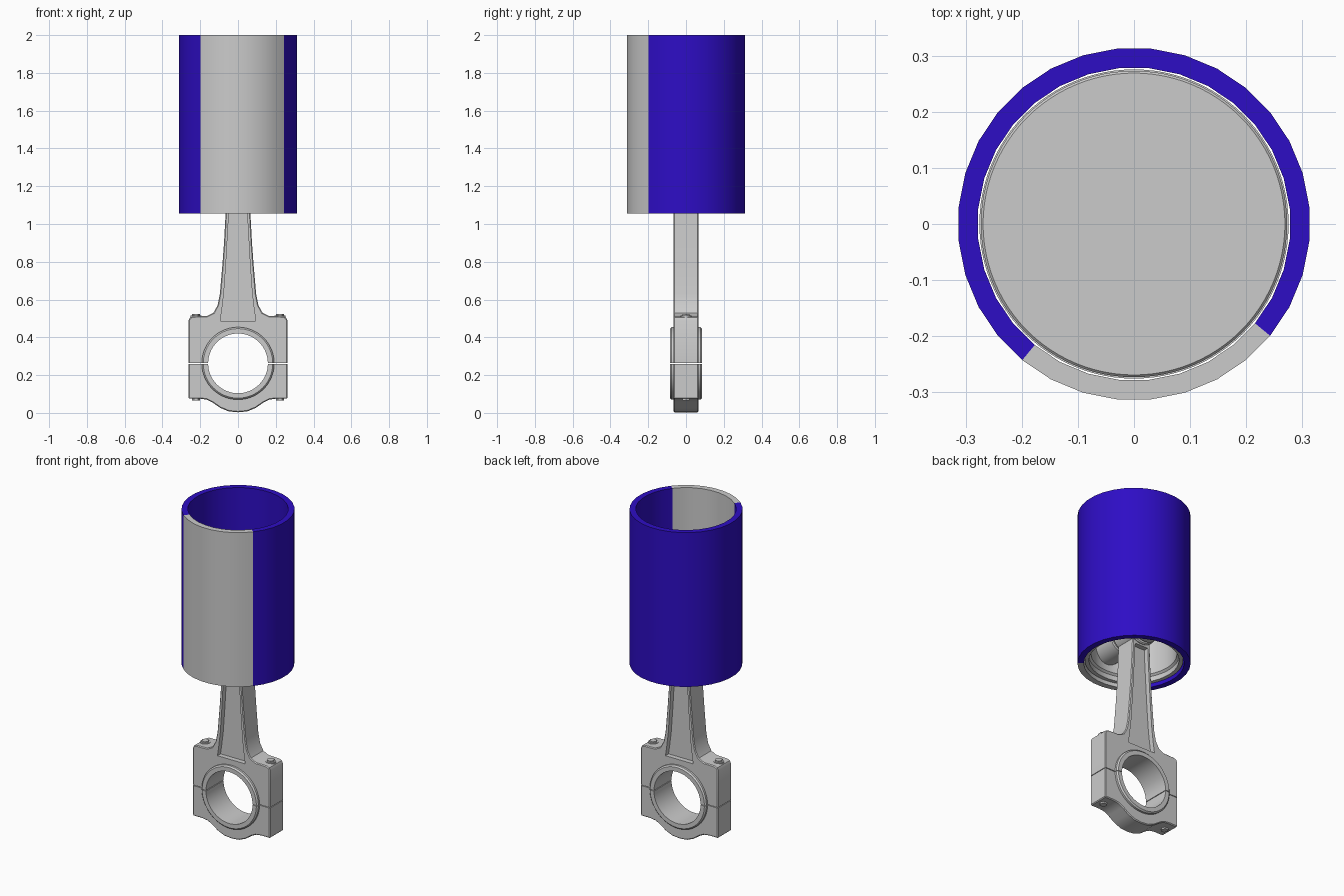
import bpy, bmesh
from math import cos, sin, pi, radians
from mathutils import Matrix

if "Cube" in bpy.data.objects:
    bpy.data.objects.remove(bpy.data.objects["Cube"], do_unlink=True)


def material(name, rgb):
    m = bpy.data.materials.new(name)
    m.use_nodes = True
    m.diffuse_color = (*rgb, 1)
    m.node_tree.nodes["Principled BSDF"].inputs["Base Color"].default_value = (*rgb, 1)
    return m


GREY = material("light grey metal", (0.6, 0.6, 0.6))
BLUE = material("deep blue", (0.027, 0.004, 0.56))
ALONG_Y = Matrix.Rotation(pi / 2, 4, "X")
parts = []


def finish(bm, name, mat, helper=False):
    bmesh.ops.remove_doubles(bm, verts=bm.verts, dist=1e-5)
    bmesh.ops.recalc_face_normals(bm, faces=bm.faces)
    mesh = bpy.data.meshes.new(name)
    bm.to_mesh(mesh)
    bm.free()
    mesh.materials.append(mat)
    ob = bpy.data.objects.new(name, mesh)
    bpy.context.collection.objects.link(ob)
    if helper:
        ob.hide_render = True
    else:
        parts.append(ob)
    return ob


def lathe(name, profile, mat=GREY, n=64, start=0, steps=None, place=None, helper=False):
    """Sweep a closed (radius, height) profile; fewer steps than n gives a sector."""
    bm = bmesh.new()
    full = steps is None
    count = n if full else steps + 1
    rings = []
    for i in range(count):
        a = start + 2 * pi * i / n
        rings.append([bm.verts.new((r * cos(a), r * sin(a), h)) for r, h in profile])
    k = len(profile)
    for i in range(count if full else count - 1):
        p, q = rings[i], rings[(i + 1) % count]
        for j in range(k):
            bm.faces.new((p[j], q[j], q[(j + 1) % k], p[(j + 1) % k]))
    if not full:
        bm.faces.new(rings[0])
        bm.faces.new(rings[-1])
    if place:
        bm.transform(place)
    return finish(bm, name, mat, helper)


def rod(r, a, b):
    return [(0, a), (r, a), (r, b), (0, b)]


def tube(inner, outer, a, b, c=0.0):
    return [(inner, a), (outer - c, a), (outer, a + c), (outer, b - c), (outer - c, b), (inner, b)]


def plate(name, half, y0, y1, helper=False):
    """Extrude a half outline of (x, z) points, mirrored in x, between two depths."""
    outline = half + [(-x, z) for x, z in reversed(half) if x > 0]
    bm = bmesh.new()
    face = bm.faces.new([bm.verts.new((x, y0, z)) for x, z in outline])
    ext = bmesh.ops.extrude_face_region(bm, geom=[face])
    verts = [v for v in ext["geom"] if isinstance(v, bmesh.types.BMVert)]
    bmesh.ops.translate(bm, vec=(0, y1 - y0, 0), verts=verts)
    return finish(bm, name, GREY, helper)


def apply_mods(ob):
    bpy.context.view_layer.objects.active = ob
    for m in list(ob.modifiers):
        bpy.ops.object.modifier_apply(modifier=m.name)


def cut(ob, *cutters):
    for c in cutters:
        m = ob.modifiers.new("cut", "BOOLEAN")
        m.operation, m.solver, m.object = "DIFFERENCE", "EXACT", c
    apply_mods(ob)


# Cylinder sleeve: blue wall with a grey quarter section at the front
BORE_Z, PIN_Z, SLEEVE_BASE = 0.262, 1.25, 1.055
step = 2 * pi / 32
wall = tube(0.279, 0.314, SLEEVE_BASE, 2.0)
lathe("sleeve_wall", wall, BLUE, 32, -3.5 * step, 24)
lathe("sleeve_front_section", wall, GREY, 32, 20.5 * step, 8)

# Piston: hollow cup with ring grooves
base, crown, r = 1.075, 1.52, 0.273
profile = [(0, crown), (r - 0.004, crown), (r, crown - 0.004)]
for z in (1.48, 1.44, 1.40):
    profile += [(r, z), (r - 0.012, z), (r - 0.012, z - 0.018), (r, z - 0.018)]
profile += [(r, base), (0.25, base), (0.25, base + 0.03), (0.238, base + 0.04),
            (0.238, 1.43), (0.22, 1.45), (0, 1.45)]
lathe("piston", profile, n=96)
for i, z in enumerate((1.48, 1.44, 1.40)):
    lathe(f"piston_ring_{i + 1}", tube(0.262, 0.2755, z - 0.016, z - 0.002), n=96)

# Wrist pin and the two bosses that carry it
pin_place = Matrix.Translation((0, 0, PIN_Z)) @ ALONG_Y
lathe("wrist_pin", tube(0.035, 0.058, -0.24, 0.24), n=48, place=pin_place)
for name, a, b in (("front_pin_boss", 0.085, 0.245), ("back_pin_boss", -0.245, -0.085)):
    lathe(name, tube(0.058, 0.095, a, b, 0.006), n=48, place=pin_place)

# Connecting rod: big end, shoulders and tapering beam in one outline
half = [(0, 0.003), (0.05, 0.008), (0.095, 0.027), (0.135, 0.055), (0.165, 0.07), (0.2, 0.075),
        (0.262, 0.075), (0.262, 0.488), (0.255, 0.504), (0.238, 0.511), (0.165, 0.513),
        (0.13, 0.53), (0.108, 0.57), (0.096, 0.63), (0.083, 0.78), (0.074, 0.9),
        (0.066, 1.05), (0.062, 1.17)]
body = plate("connecting_rod", half, -0.065, 0.065)
bevel = body.modifiers.new("edge", "BEVEL")
bevel.width, bevel.segments, bevel.limit_method = 0.005, 1, "ANGLE"
bevel.angle_limit = radians(50)
apply_mods(body)

# Cutters: crank bore, parting slot and the beam pockets
bore_place = Matrix.Translation((0, 0, BORE_Z)) @ ALONG_Y
bore = lathe("bore_cutter", rod(0.172, -0.2, 0.2), n=64, place=bore_place, helper=True)
slot = plate("slot_cutter", [(0.4, BORE_Z - 0.002), (0.4, BORE_Z + 0.002)], -0.3, 0.3, True)
pocket_half = [(0.094, 0.487), (0.086, 0.54), (0.075, 0.63), (0.063, 0.8), (0.049, 1.05), (0.045, 1.14)]
pockets = [plate("pocket_cutter", pocket_half, a, b, True)
           for a, b in ((-0.12, -0.035), (0.035, 0.12))]
cut(body, bore, slot, *pockets)

# Raised collar around the crank bore, and the small end around the pin
collar = lathe("crank_collar", tube(0.158, 0.192, -0.085, 0.085, 0.008), n=64, place=bore_place)
cut(collar, slot)
lathe("small_end", tube(0.058, 0.1, -0.075, 0.075, 0.006), n=48, place=pin_place)

for helper in (bore, slot, *pockets):
    bpy.data.objects.remove(helper, do_unlink=True)

# Bolts through both shoulders: washers and hexagonal heads at each end
for side, x in (("left", 0.222), ("right", -0.222)):
    place = Matrix.Translation((x, 0, 0))
    lathe(f"{side}_bolt_head", rod(0.022, 0.5, 0.523), n=6, place=place)
    lathe(f"{side}_bolt_washer", rod(0.029, 0.5, 0.515), n=24, place=place)
    lathe(f"{side}_bolt_nut", rod(0.022, 0.066, 0.09), n=6, place=place)

# Smooth shading with sharp edges kept
bpy.ops.object.select_all(action="DESELECT")
for ob in parts:
    ob.select_set(True)
bpy.context.view_layer.objects.active = parts[0]
bpy.ops.object.shade_smooth_by_angle(angle=radians(30))
